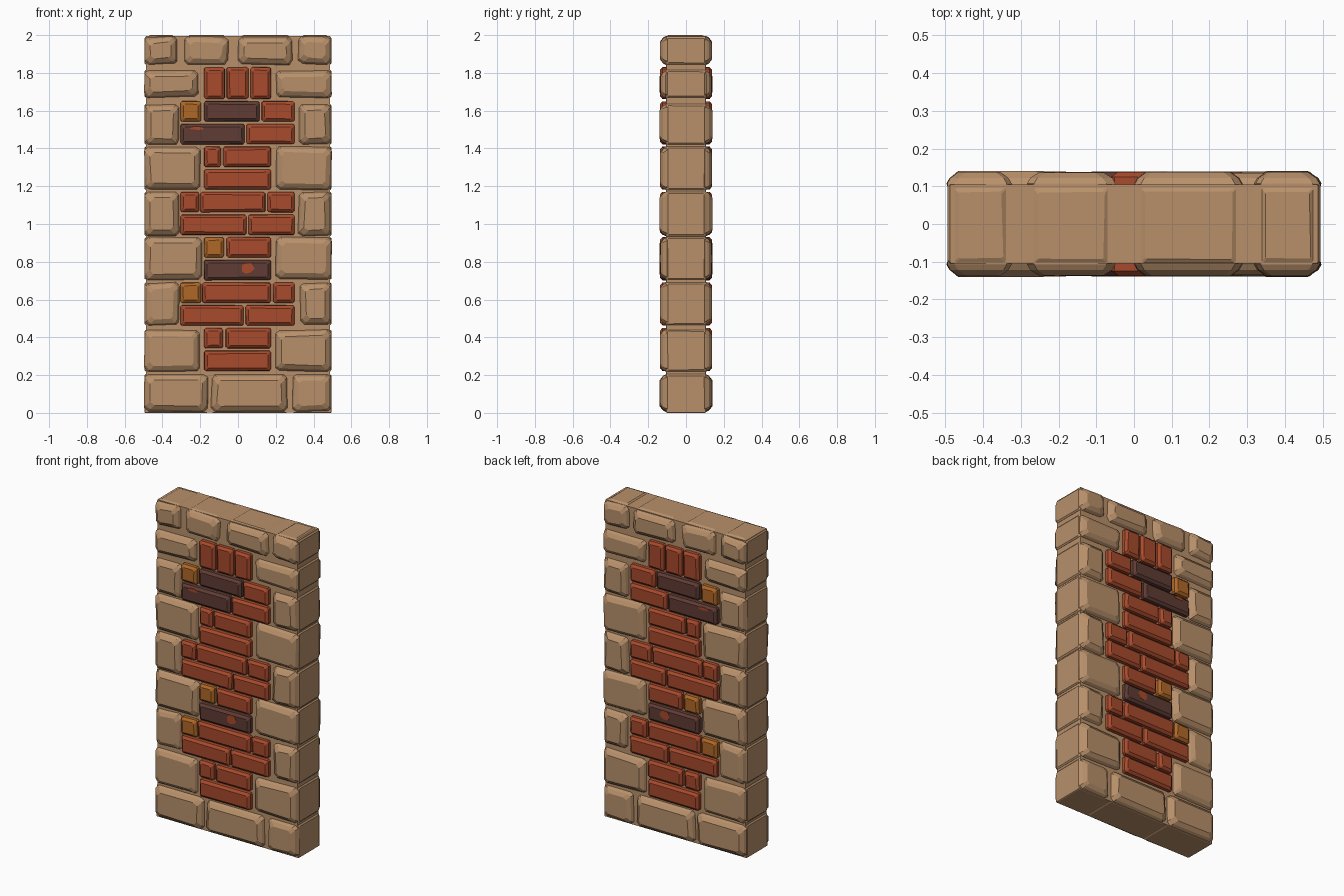
import bpy, bmesh, math, random

random.seed(4)
if "Cube" in bpy.data.objects:
    bpy.data.objects.remove(bpy.data.objects["Cube"])


def make_material(name, rgb):
    m = bpy.data.materials.new(name)
    m.use_nodes = True
    m.diffuse_color = (*rgb, 1)
    bsdf = m.node_tree.nodes["Principled BSDF"]
    bsdf.inputs["Base Color"].default_value = (*rgb, 1)
    bsdf.inputs["Roughness"].default_value = 0.9
    return m


TAN = make_material("sandstone tan", (0.48, 0.28, 0.145))
RED = make_material("brick red", (0.39, 0.069, 0.025))
DARK = make_material("burnt brown", (0.117, 0.045, 0.034))
ORANGE = make_material("ochre orange", (0.434, 0.138, 0.021))


def loft(name, rings, mat, mirror_y=False):
    """Closed solid through a list of equal-sized point rings."""
    bm = bmesh.new()
    rows = [[bm.verts.new(p) for p in r] for r in rings]
    n = len(rows[0])
    for a, b in zip(rows, rows[1:]):
        for i in range(n):
            bm.faces.new((a[i], a[(i + 1) % n], b[(i + 1) % n], b[i]))
    bm.faces.new(rows[0][::-1])
    bm.faces.new(rows[-1])
    bmesh.ops.recalc_face_normals(bm, faces=bm.faces)
    me = bpy.data.meshes.new(name)
    bm.to_mesh(me)
    bm.free()
    me.materials.append(mat)
    ob = bpy.data.objects.new(name, me)
    bpy.context.collection.objects.link(ob)
    if mirror_y:
        mod = ob.modifiers.new("both faces", "MIRROR")
        mod.use_axis = (False, True, False)
        mod.use_mirror_merge = False
    return ob


def outline(u0, u1, v0, v1, inset, cut):
    """Rectangle with cut corners, eight points."""
    u0, u1, v0, v1 = u0 + inset, u1 - inset, v0 + inset, v1 - inset
    return [(u0 + cut, v0), (u1 - cut, v0), (u1, v0 + cut), (u1, v1 - cut),
            (u1 - cut, v1), (u0 + cut, v1), (u0, v1 - cut), (u0, v0 + cut)]


def block(name, box, layers, place, mat, cut, wobble=0.0, mirror_y=False):
    """Chamfered block: layers are (depth, inset); wobble shakes the outline."""
    shake = [(random.uniform(-wobble, wobble), random.uniform(-wobble, wobble))
             for _ in range(8)]
    rings = []
    for depth, inset in layers:
        pts = outline(*box, inset, cut)
        rings.append([place(u + (s if inset else 0), v + (t if inset else 0), depth)
                      for (u, v), (s, t) in zip(pts, shake)])
    return loft(name, rings, mat, mirror_y)


def on_front(u, v, d):
    return (u, -d, v)


def on_top(u, v, d):
    return (u, v, d)


# Mortar core
block("mortar_core", (-0.487, 0.487, -0.105, 0.105), [(0.003, 0), (1.994, 0)],
      on_top, TAN, 0.001)

# Rough stones on both faces: x0, x1, z0, z1
STONE_ROWS = [
    (0.005, 0.205, [(-0.495, -0.16), (-0.14, 0.26), (0.29, 0.495)]),
    (0.22, 0.44, [(-0.495, -0.20), (0.20, 0.495)]),
    (0.465, 0.69, [(-0.495, -0.31), (0.33, 0.495)]),
    (0.705, 0.93, [(-0.495, -0.19), (0.20, 0.495)]),
    (0.935, 1.17, [(-0.495, -0.31), (0.32, 0.495)]),
    (1.18, 1.41, [(-0.495, -0.20), (0.20, 0.495)]),
    (1.42, 1.635, [(-0.495, -0.31), (0.32, 0.495)]),
    (1.67, 1.815, [(-0.495, -0.21), (0.20, 0.495)]),
    (1.845, 1.992, [(-0.495, -0.32), (-0.285, -0.05), (0.0, 0.29), (0.32, 0.495)]),
]
for z0, z1, spans in STONE_ROWS:
    for x0, x1 in spans:
        face = random.uniform(0.134, 0.14)
        block("face_stone", (x0, x1, z0, z1),
              [(0.1, 0), (0.108, 0.002), (0.122, 0.01), (face, 0.032)],
              on_front, TAN, 0.018, 0.005, True)
    # Stone ends showing on the two narrow sides
    for side in (-1, 1):
        block("side_stone", (-0.105, 0.105, z0, z1),
              [(0.47, 0), (0.488, 0.0), (0.495, 0.008)],
              lambda u, v, d: (side * d, u, v), TAN, 0.004, 0.002)

# Stone ends showing on the top and underneath
for x0, x1 in STONE_ROWS[-1][2]:
    block("top_stone", (x0 + 0.02, x1 - 0.02, -0.102, 0.095),
          [(1.98, 0), (1.994, 0.0), (2.0, 0.009)], on_top, TAN, 0.004, 0.003)
for x0, x1 in STONE_ROWS[0][2]:
    block("bottom_stone", (x0, x1, -0.105, 0.105),
          [(0.02, 0), (0.003, 0.0), (0.0, 0.005)], on_top, TAN, 0.003)

# Brick infill, bottom course first: x0, x1 and colour
COURSES = [
    [(-0.18, 0.175, RED)],
    [(-0.18, -0.08, RED), (-0.065, 0.175, RED)],
    [(-0.305, 0.03, RED), (0.04, 0.30, RED)],
    [(-0.305, -0.195, ORANGE), (-0.19, 0.175, RED), (0.185, 0.30, RED)],
    [(-0.18, 0.175, DARK)],
    [(-0.18, -0.075, ORANGE), (-0.06, 0.175, RED)],
    [(-0.305, 0.045, RED), (0.055, 0.30, RED)],
    [(-0.305, -0.205, RED), (-0.20, 0.145, RED), (0.155, 0.30, RED)],
    [(-0.18, 0.175, RED)],
    [(-0.18, -0.09, RED), (-0.08, 0.175, RED)],
    [(-0.305, 0.035, DARK), (0.045, 0.30, RED)],
    [(-0.305, -0.195, ORANGE), (-0.18, 0.115, DARK), (0.125, 0.30, RED)],
    [(-0.18, -0.07, RED), (-0.06, 0.055, RED), (0.065, 0.175, RED)],
]
BRICK_FACE = 0.138
for i, course in enumerate(COURSES):
    z0 = 0.222 + 0.12 * i
    z1 = z0 + (0.168 if i == len(COURSES) - 1 else 0.108)
    for x0, x1, mat in course:
        block("brick", (x0, x1, z0, z1),
              [(0.1, 0), (0.125, 0.001), (BRICK_FACE, 0.016)],
              on_front, mat, 0.008, 0.0015, True)


# Worn red patches on the dark bricks
def patch(x, z, rx, rz):
    rim = []
    for k in range(10):
        a, r = math.tau * k / 10, random.uniform(0.75, 1.1)
        rim.append((x + rx * r * math.cos(a), z + rz * r * math.sin(a)))
    loft("worn_patch", [[on_front(u, v, d) for u, v in rim]
                        for d in (BRICK_FACE - 0.002, BRICK_FACE + 0.0015)], RED, True)


patch(0.055, 0.765, 0.036, 0.03)
patch(-0.22, 1.507, 0.036, 0.01)
